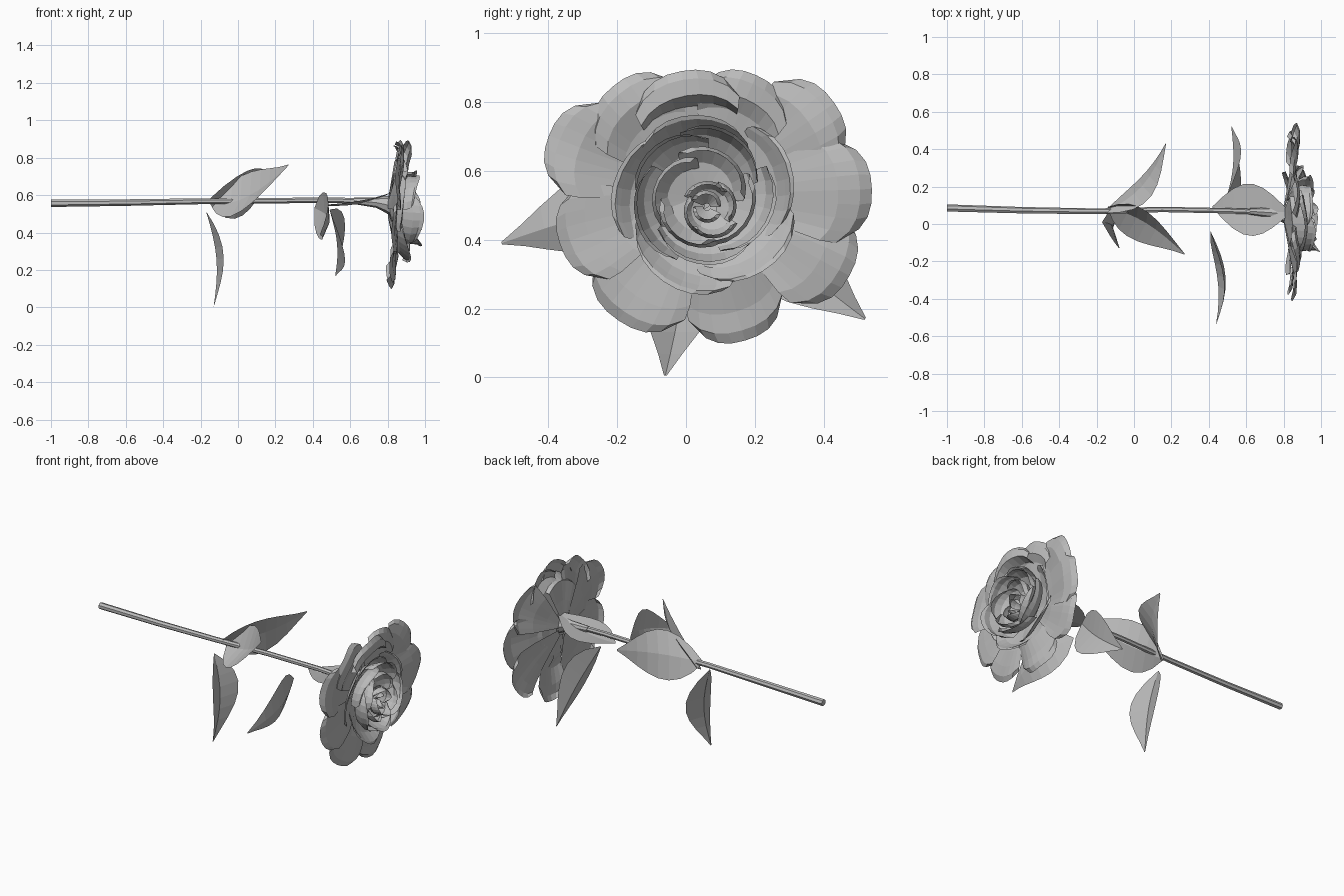
import bpy
import math
import random
from mathutils import Vector

if "Cube" in bpy.data.objects:
    bpy.data.objects.remove(bpy.data.objects["Cube"])

random.seed(4)
grey = bpy.data.materials.new("soft grey")
grey.diffuse_color = (0.5, 0.5, 0.5, 1)
grey.use_nodes = True
grey.node_tree.nodes["Principled BSDF"].inputs["Base Color"].default_value = grey.diffuse_color


def make(name, verts, faces):
    mesh = bpy.data.meshes.new(name)
    mesh.from_pydata(verts, [], faces)
    mesh.materials.append(grey)
    obj = bpy.data.objects.new(name, mesh)
    bpy.context.collection.objects.link(obj)
    return obj


def sheet(name, rows):
    """Flat-faced surface through equally long rows of points."""
    n = len(rows[0])
    faces = [(i * n + j, i * n + j + 1, (i + 1) * n + j + 1, (i + 1) * n + j)
             for i in range(len(rows) - 1) for j in range(n - 1)]
    return make(name, [p for row in rows for p in row], faces)


def tube(name, path, sides=7):
    """Round bar along x through (x, y, z, radius) points, with end caps."""
    rows = [[(x, y + r * math.cos(2 * math.pi * k / sides), z + r * math.sin(2 * math.pi * k / sides))
             for k in range(sides)] for x, y, z, r in path]
    faces = [(i * sides + k, i * sides + (k + 1) % sides,
              (i + 1) * sides + (k + 1) % sides, (i + 1) * sides + k)
             for i in range(len(rows) - 1) for k in range(sides)]
    last = (len(rows) - 1) * sides
    faces += [tuple(reversed(range(sides))), tuple(range(last, last + sides))]
    return make(name, [p for row in rows for p in row], faces)


def leaf(name, base, tip, bow, width, fold=0.035, lean=0.8):
    """Pointed leaf, bowed along its length and creased at the midrib; low lean widens the base."""
    base, tip, bow, width = map(Vector, (base, tip, bow, width))
    crease = (tip - base).cross(width).normalized() * fold
    rows = []
    for i in range(9):
        t = i / 8
        mid = base.lerp(tip, t) + bow * math.sin(math.pi * t)
        w = 0.03 + 0.97 * math.sin(math.pi * t ** lean) ** 1.15 if 0 < t < 1 else 0.03
        rows.append([mid + width * w * u + crease * abs(u) * w for u in (-1, -0.5, 0, 0.5, 1)])
    return sheet(name, rows)


def petal(name, angle, spread, profile, centre, notch=0.15, wave=0.012, curl=0.0, skew=0.0):
    """Petal swept around the flower axis from a (radius, x) profile."""
    cols = 8
    rows = []
    phase = random.uniform(0, 6)
    for i, (r, x) in enumerate(profile):
        t = i / (len(profile) - 1)
        row = []
        for j in range(cols + 1):
            u = 2 * j / cols - 1
            a = math.radians(angle + spread * u * (1 - 0.2 * t ** 4))
            rr = r * (1 - notch * t * abs(u) ** 3 + skew * u)
            xx = x + t * (wave * math.sin(3 * u + phase) - curl * u * u)
            row.append((xx, centre[0] + rr * math.cos(a), centre[1] + rr * math.sin(a)))
        rows.append(row)
    return sheet(name, rows)


# Stem and the swelling under the flower
tube("stem", [(-1, 0.085, 0.556, 0.02), (-0.6, 0.073, 0.56, 0.018), (-0.2, 0.067, 0.567, 0.016),
              (0.15, 0.077, 0.57, 0.015), (0.5, 0.07, 0.573, 0.015), (0.78, 0.06, 0.565, 0.016)])
tube("calyx", [(0.62, 0.068, 0.57, 0.018), (0.74, 0.06, 0.56, 0.028),
               (0.79, 0.055, 0.55, 0.045), (0.82, 0.05, 0.54, 0.055)], 8)

# Leaves: base, tip, bow, half width
leaf("rear_lower_leaf", (-0.16, 0.06, 0.57), (0.17, 0.43, 0.70), (0.04, -0.04, -0.01), (0.035, -0.045, 0.13), 0.02)
leaf("front_lower_leaf", (-0.14, 0.09, 0.54), (0.27, -0.16, 0.76), (0, 0.04, -0.05), (0.03, 0.08, 0.11))
leaf("hanging_leaf", (-0.17, 0.01, 0.51), (-0.13, -0.06, 0.005), (0.035, 0.015, 0), (0, 0.125, 0), 0.04)
leaf("front_upper_leaf", (0.41, -0.04, 0.53), (0.44, -0.535, 0.39), (0.065, 0, 0.01), (0.02, -0.02, 0.12), 0.03, 0.72)
leaf("rear_upper_leaf", (0.49, 0.13, 0.52), (0.52, 0.52, 0.17), (0.025, -0.01, -0.01), (0, 0.085, 0.095), 0.045, 0.75)
leaf("top_upper_leaf", (0.42, 0.09, 0.545), (0.84, 0.06, 0.62), (0.01, 0, -0.03), (0, 0.14, 0), 0.015, 0.9)

# Open outer petals: angle, reach, half spread, x of the tip
C = (0.05, 0.53)
outer = [(100, 0.365, 33, 0.91), (66, 0.38, 28, 0.87), (35, 0.465, 25, 0.86), (2, 0.49, 24, 0.87),
         (-29, 0.485, 24, 0.84), (-74, 0.44, 25, 0.82), (-124, 0.44, 28, 0.83),
         (-161, 0.44, 25, 0.84), (159, 0.48, 23, 0.86), (130, 0.41, 28, 0.87)]
for i, (a, reach, spread, x) in enumerate(outer):
    b = 0.822 + 0.012 * (i % 2)
    prof = [(0.05, b - 0.02), (0.15, b), (0.26, b + 0.02), (reach * 0.8, x + 0.012),
            (reach * 0.93, x + 0.008), (reach, x - 0.008)]
    petal(f"outer_petal_{i + 1}", a, spread, prof, C, 0.13, 0.012, 0.012)

# Cupped rings, each tighter and further forward; skew makes the petals spiral over each other
rings = [
    ("cup_petal", 5, 47, 20, [(0.05, 0.82), (0.16, 0.835), (0.21, 0.86), (0.235, 0.89), (0.25, 0.91), (0.262, 0.915)], (0.06, 0.515)),
    ("middle_petal", 5, 50, 55, [(0.04, 0.83), (0.13, 0.845), (0.17, 0.88), (0.19, 0.93), (0.19, 0.965), (0.2, 0.985)], (0.05, 0.53)),
    ("inner_petal", 4, 62, 240, [(0.03, 0.84), (0.1, 0.86), (0.135, 0.9), (0.145, 0.94), (0.135, 0.975)], (0.045, 0.52)),
    ("bud_petal", 4, 55, 15, [(0.02, 0.86), (0.06, 0.88), (0.085, 0.92), (0.08, 0.95), (0.075, 0.97)], (0.07, 0.49)),
    ("heart_petal", 2, 80, 80, [(0.01, 0.87), (0.035, 0.9), (0.045, 0.93), (0.035, 0.955)], (0.06, 0.495)),
]
for name, count, spread, start, prof, centre in rings:
    for k in range(count):
        s = random.uniform(0.92, 1.06)
        lift = random.uniform(-0.025, 0.008)
        steps = len(prof) - 1
        petal(f"{name}_{k + 1}", start + 360 * k / count + random.uniform(-8, 8), spread,
              [(r * s, x + lift * i / steps) for i, (r, x) in enumerate(prof)],
              centre, 0.08, 0.01, 0.035, 0.08)
